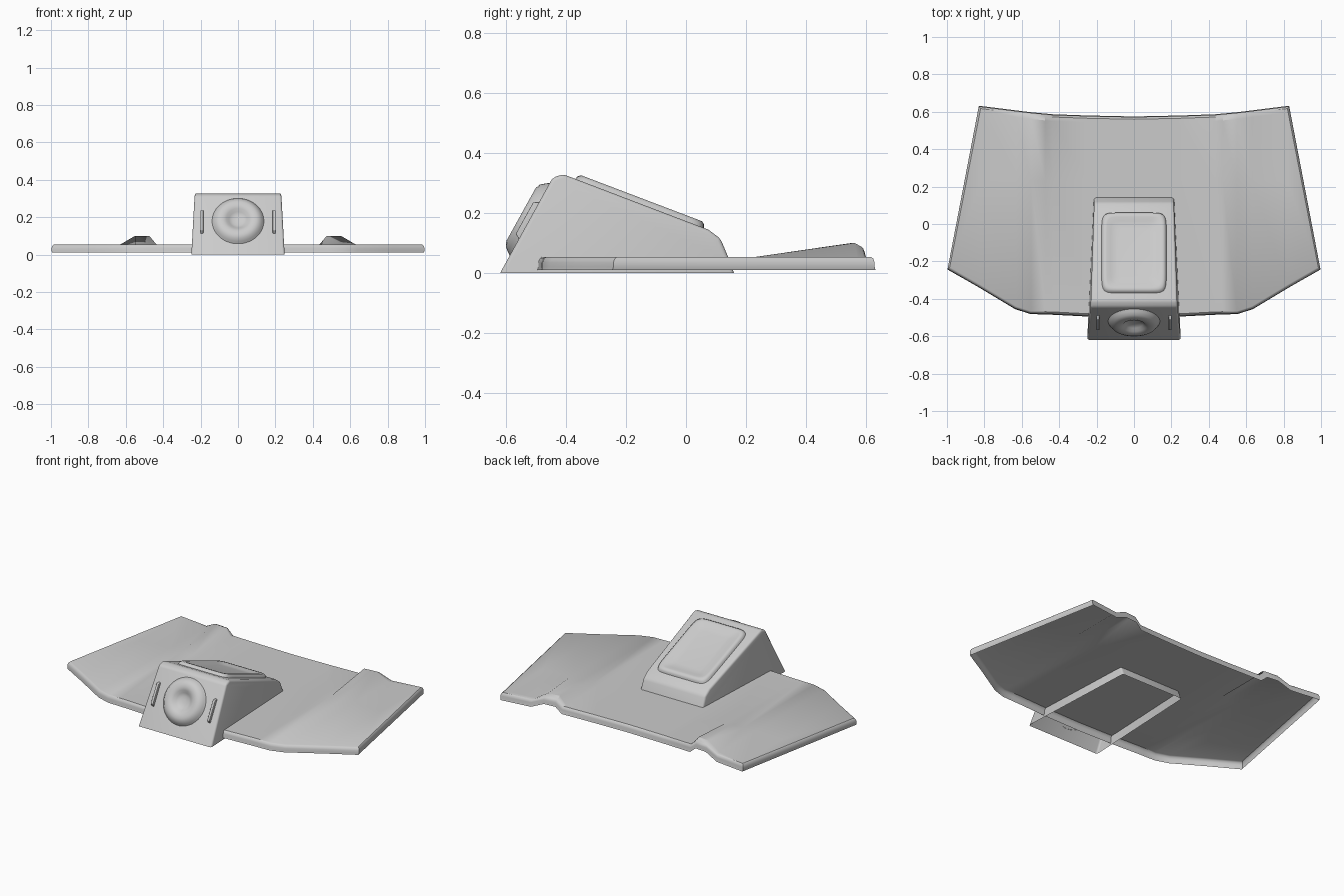
import bpy, bmesh, math
from mathutils import Matrix, Vector

cube = bpy.data.objects.get("Cube")
if cube:
    bpy.data.objects.remove(cube, do_unlink=True)

grey = bpy.data.materials.new("plain_grey")
grey.use_nodes = True
colour = (0.6, 0.6, 0.6, 1)
grey.diffuse_color = colour
grey.node_tree.nodes["Principled BSDF"].inputs["Base Color"].default_value = colour


def finish(name, bm, angle=35, bevel=0):
    mesh = bpy.data.meshes.new(name)
    bm.to_mesh(mesh)
    bm.free()
    mesh.materials.append(grey)
    obj = bpy.data.objects.new(name, mesh)
    bpy.context.collection.objects.link(obj)
    bpy.ops.object.select_all(action="DESELECT")
    obj.select_set(True)
    bpy.context.view_layer.objects.active = obj
    if bevel:
        mod = obj.modifiers.new("soft_edges", "BEVEL")
        mod.width, mod.segments = bevel, 3
        mod.limit_method, mod.angle_limit = "ANGLE", math.radians(25)
        bpy.ops.object.modifier_apply(modifier=mod.name)
    bpy.ops.object.shade_smooth_by_angle(angle=math.radians(angle))
    return obj


def loop_points(hx, hy, h, power, count=48):
    """Superellipse: power 2 is round, a high power is a rounded rectangle."""
    pts = []
    for i in range(count):
        a = math.tau * (i + 0.5) / count
        c, s = math.cos(a), math.sin(a)
        pts.append((math.copysign(abs(c) ** (2 / power), c) * hx,
                    math.copysign(abs(s) ** (2 / power), s) * hy, h))
    return pts


def loft(name, rings, power, place):
    bm = bmesh.new()
    loops = [[bm.verts.new(place @ Vector(p)) for p in loop_points(*r, power)] for r in rings]
    for a, b in zip(loops, loops[1:]):
        for i in range(len(a)):
            j = (i + 1) % len(a)
            bm.faces.new((a[i], a[j], b[j], b[i]))
    bm.faces.new(loops[-1])
    return finish(name, bm, angle=50)


# Base plate: an open sheet with two hollow ridges that rise to the back edge
TOP = 0.054
half = [  # x, front y, back y, ridge height
    (0.0, -0.485, 0.56, 0), (0.24, -0.48, 0.565, 0), (0.435, -0.47, 0.572, 0),
    (0.475, -0.469, 0.576, 0.047), (0.55, -0.467, 0.583, 0.047),
    (0.63, -0.44, 0.593, 0), (0.82, -0.325, 0.617, 0)]
columns = [(-x, f, b, h) for x, f, b, h in reversed(half[1:])] + half
bm = bmesh.new()
grid = []
for x, front, back, h in columns:
    if abs(x) == 0.55:
        front = -0.466
    rows = [(back, h * 0.75), (back - 0.022, h), (0.23, 0), (front, 0)]
    grid.append([bm.verts.new((x, y, TOP + z)) for y, z in rows])
for a, b in zip(grid, grid[1:]):
    for i in range(len(a) - 1):
        bm.faces.new((a[i], a[i + 1], b[i + 1], b[i]))
for side, col in ((-1, grid[0]), (1, grid[-1])):
    tip = bm.verts.new((side * 0.985, -0.23, TOP))
    for a, b in zip(col, col[1:]):
        bm.faces.new((a, b, tip))
# Rolled rim: extrude the border outwards and down, left open below
for grow, drop in ((0.007, 0.005), (0.005, 0.013), (0, 0.015), (-0.003, 0.01)):
    border = [e for e in bm.edges if e.is_boundary]
    new = bmesh.ops.extrude_edge_only(bm, edges=border)["geom"]
    for v in (g for g in new if isinstance(g, bmesh.types.BMVert)):
        v.co.x *= 1 + grow
        v.co.y += math.copysign(grow, v.co.y)
        v.co.z -= drop
bmesh.ops.recalc_face_normals(bm, faces=bm.faces)
if sum(f.normal.z * f.calc_area() for f in bm.faces) < 0:
    bmesh.ops.reverse_faces(bm, faces=bm.faces)
finish("base_plate", bm)

# Wedge housing: a side profile spanned across x, open below
profile = [(-0.62, 0), (-0.445, 0.318), (-0.41, 0.33), (0.075, 0.145),
           (0.115, 0.115), (0.14, 0.055), (0.16, 0)]
bm = bmesh.new()
sides = []
for s in (-1, 1):
    sides.append([bm.verts.new((s * (0.25 - 0.045 * (y + 0.62) - 0.03 * z), y, z))
                  for y, z in profile])
left, right = sides
for i in range(len(profile) - 1):
    bm.faces.new((left[i], right[i], right[i + 1], left[i + 1]))
bm.faces.new(left)
bm.faces.new(right[::-1])
bmesh.ops.recalc_face_normals(bm, faces=bm.faces)
if sum(f.normal.z * f.calc_area() for f in bm.faces) < 0:
    bmesh.ops.reverse_faces(bm, faces=bm.faces)
finish("wedge_housing", bm, bevel=0.012)

# Raised panel with a shallow dish on the sloping top
slope = Matrix.Translation((0, -0.155, 0.231)) @ Matrix.Rotation(-math.atan(0.38), 4, "X")
loft("top_panel", [(0.175, 0.232, -0.004), (0.17, 0.226, 0.012), (0.16, 0.216, 0.02),
                   (0.145, 0.2, 0.02), (0.125, 0.18, 0.011), (0.09, 0.14, 0.007)], 9, slope)

# Round boss with a dimple on the sloping front
face = Matrix.Translation((0, -0.521, 0.18)) @ Matrix.Rotation(math.radians(61), 4, "X")
boss = [(0.14, -0.002), (0.13, 0.012), (0.118, 0.026), (0.1, 0.033), (0.08, 0.033),
        (0.062, 0.027), (0.048, 0.014), (0.03, 0.006), (0.01, 0.004)]
loft("front_boss", [(r, r, h) for r, h in boss], 2, face)

# Slim upright fins either side of the boss
for side, word in ((1, "left"), (-1, "right")):
    bm = bmesh.new()
    bmesh.ops.create_cube(bm, size=1)
    for v in bm.verts:
        taper = 0.75 if v.co.z > 0 else 1
        v.co = face @ Vector((side * 0.193 + v.co.x * 0.016,
                              v.co.y * 0.16 * taper - 0.005, v.co.z * 0.034))
    finish(word + "_front_fin", bm, bevel=0.003)
